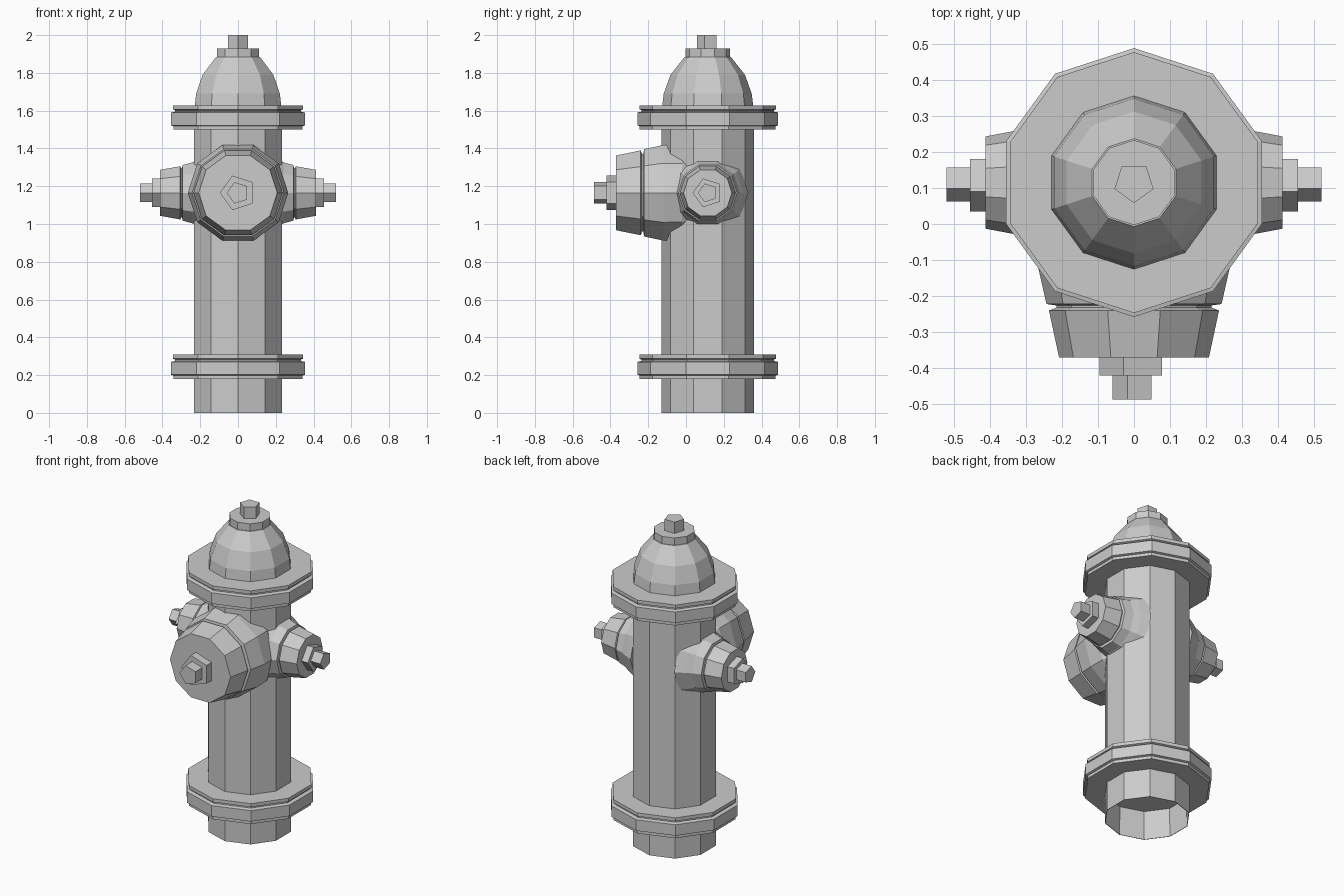
import bpy, bmesh, math
from mathutils import Vector

if "Cube" in bpy.data.objects:
    bpy.data.objects.remove(bpy.data.objects["Cube"])

grey = bpy.data.materials.new("cast_grey")
grey.diffuse_color = (0.6, 0.6, 0.6, 1)
grey.use_nodes = True
grey.node_tree.nodes["Principled BSDF"].inputs["Base Color"].default_value = grey.diffuse_color

CY = 0.115          # y of the barrel axis
NZ = 1.165          # height of the nozzle axes


def lathe(name, profile, n, origin, axis, first):
    """Flat-sided turned part: profile of (radius, height) along axis,
    with the first corner pointing towards 'first'."""
    o, a, u = Vector(origin), Vector(axis), Vector(first)
    v = a.cross(u)
    bm = bmesh.new()
    rings = []
    for r, h in profile:
        rings.append([bm.verts.new(o + a * h + (u * math.cos(t) + v * math.sin(t)) * r)
                      for t in (2 * math.pi * k / n for k in range(n))])
    for lo, hi in zip(rings, rings[1:]):
        for k in range(n):
            j = (k + 1) % n
            bm.faces.new((lo[k], lo[j], hi[j], hi[k]))
    bm.faces.new(rings[0])
    bm.faces.new(rings[-1])
    bmesh.ops.recalc_face_normals(bm, faces=bm.faces)
    me = bpy.data.meshes.new(name)
    bm.to_mesh(me)
    bm.free()
    me.materials.append(grey)
    ob = bpy.data.objects.new(name, me)
    bpy.context.collection.objects.link(ob)
    return ob


def upright(name, profile, n=10, first=(0, 1, 0)):
    return lathe(name, profile, n, (0, CY, 0), (0, 0, 1), first)


# Hollow foot below the lower flange, and the barrel
upright("foot", [(0.238, 0.21), (0.241, 0), (0.244, 0), (0.244, 0.21)])
upright("barrel", [(0.244, 0.22), (0.244, 1.55)])

# Stepped flanges
for name, z in (("lower_flange", 0.18), ("upper_flange", 1.50)):
    upright(name, [(0.36, z), (0.36, z + 0.018), (0.373, z + 0.022), (0.373, z + 0.09),
                   (0.35, z + 0.095), (0.35, z + 0.102), (0.362, z + 0.107), (0.362, z + 0.128)])

# Dome, its cap and the five-sided operating nut
upright("bonnet", [(0.244, 1.60), (0.233, 1.69), (0.197, 1.79), (0.122, 1.885)])
upright("bonnet_cap", [(0.118, 1.865), (0.118, 1.93)])
upright("operating_nut", [(0.057, 1.92), (0.057, 2.0)], 5, (0, -1, 0))


def nozzle(prefix, origin, axis, first, collar, cap, nuts):
    """Collar, tapered cap and two stacked five-sided nuts."""
    parts = [lathe(prefix + "_collar", collar, 10, origin, axis, first),
             lathe(prefix + "_cap", cap, 10, origin, axis, first)]
    for label, prof in zip(("_nut_base", "_nut"), nuts):
        parts.append(lathe(prefix + label, prof, 5, origin, axis, first))
    return parts


# Large front nozzle (heights are distances in front of y = 0)
nozzle("front_nozzle", (0, 0, NZ), (0, -1, 0), (-1, 0, 0),
       [(0.20, -0.10), (0.262, 0.02), (0.266, 0.12), (0.243, 0.222), (0.215, 0.226), (0.215, 0.24)],
       [(0.215, 0.232), (0.236, 0.24), (0.208, 0.37)],
       [[(0.096, 0.36), (0.096, 0.42)], [(0.06, 0.41), (0.06, 0.487)]])

# Small side nozzles, mirrored across x
for ob in nozzle("side_nozzle", (0, CY, NZ), (1, 0, 0), (0, -1, 0),
                 [(0.215, 0.15), (0.19, 0.205), (0.17, 0.24), (0.155, 0.293), (0.138, 0.296), (0.138, 0.31)],
                 [(0.138, 0.301), (0.148, 0.306), (0.128, 0.412)],
                 [[(0.08, 0.40), (0.08, 0.455)], [(0.052, 0.445), (0.052, 0.52)]]):
    m = ob.modifiers.new("mirror", 'MIRROR')
    m.use_axis = (True, False, False)
    m.use_mirror_merge = False
